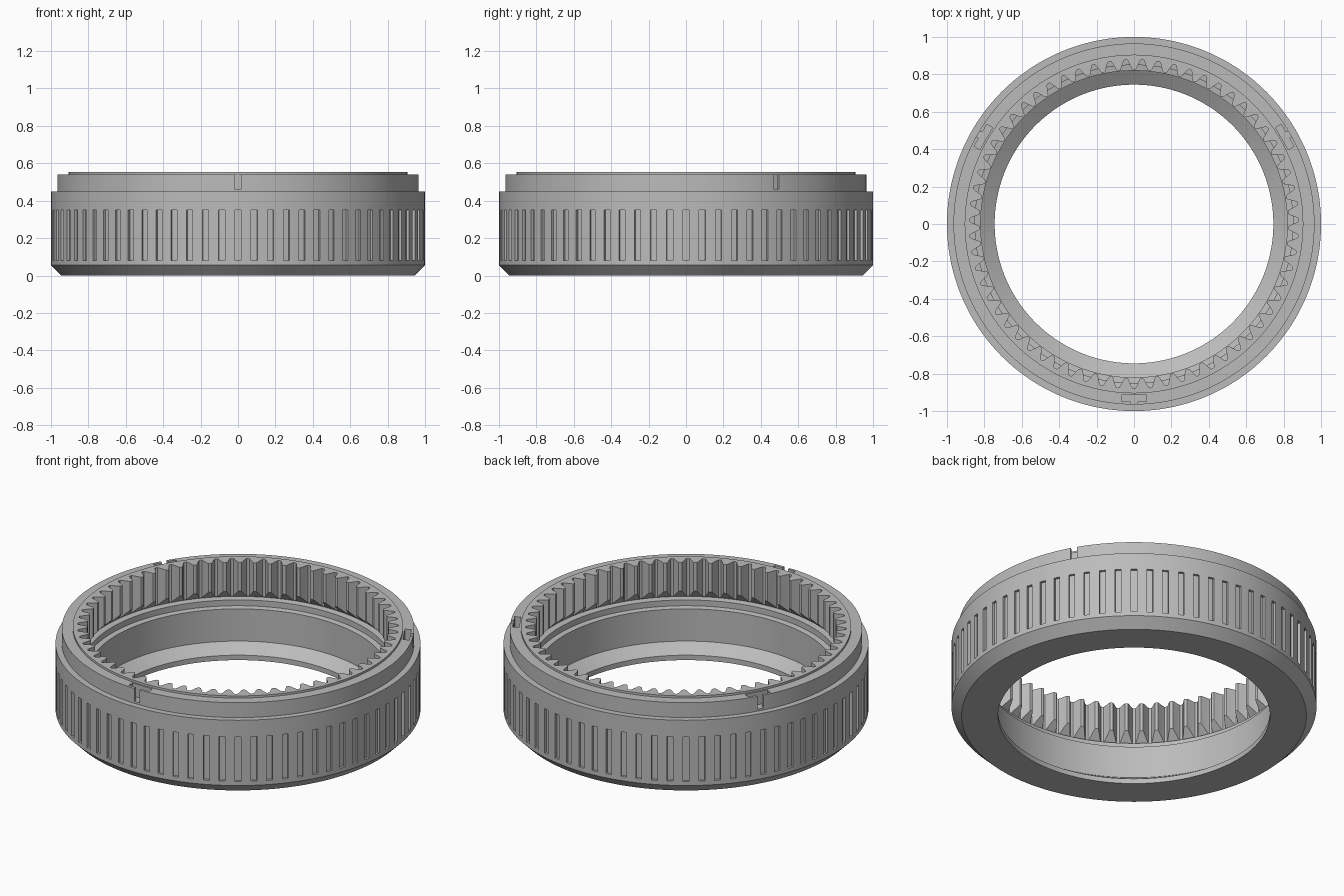
import bpy, bmesh, math
from mathutils import Matrix

cube = bpy.data.objects.get("Cube")
if cube:
    bpy.data.objects.remove(cube, do_unlink=True)

TEETH, GROOVES = 63, 72
LIP, GAP, TIP = 0.905, 0.88, 0.825

grey = bpy.data.materials.new("neutral grey")
grey.use_nodes = True
grey.diffuse_color = (0.5, 0.5, 0.5, 1)
grey.node_tree.nodes["Principled BSDF"].inputs["Base Color"].default_value = (0.5, 0.5, 0.5, 1)


def add_object(name, bm):
    bmesh.ops.recalc_face_normals(bm, faces=bm.faces)
    mesh = bpy.data.meshes.new(name)
    bm.to_mesh(mesh)
    bm.free()
    mesh.materials.append(grey)
    obj = bpy.data.objects.new(name, mesh)
    bpy.context.collection.objects.link(obj)
    return obj


def section(tooth_r):
    """Closed ring cross-section; the tooth radius varies around the ring."""
    return [
        (0.945, 0), (1.0, 0.055), (1.0, 0.45), (0.965, 0.45), (0.965, 0.54),
        (LIP, 0.54), (LIP, 0.553),
        (tooth_r, 0.553), (tooth_r, 0.38 - (tooth_r - TIP)),   # tooth, undercut below
        (0.885, 0.32), (0.85, 0.315), (0.85, 0.28), (0.82, 0.275),
        (0.82, 0.08), (0.745, 0.03), (0.745, 0),
    ]


# Ring body with internal teeth, one column of points per step of the tooth outline
half = [(0, GAP), (0.09, 0.878), (0.16, 0.868), (0.33, 0.835), (0.39, 0.827), (0.45, TIP)]
outline = half + [(1 - f, r) for f, r in reversed(half[1:])]
bm = bmesh.new()
columns = []
for t in range(TEETH):
    for f, r in outline:
        a = -math.pi / 2 + (t + f) * math.tau / TEETH
        columns.append([bm.verts.new((p * math.cos(a), p * math.sin(a), z))
                        for p, z in section(r)])
for i, col in enumerate(columns):
    nxt = columns[(i + 1) % len(columns)]
    for j in range(len(col)):
        k = (j + 1) % len(col)
        bm.faces.new((col[j], nxt[j], nxt[k], col[k]))
ring = add_object("toothed_ring", bm)


def add_prism(bm, outline, z0, z1, angle):
    """Extruded outline (radial, sideways), turned to the given angle."""
    base = [bm.verts.new((x, y, z0)) for x, y in outline]
    face = bm.faces.new(base)
    new = bmesh.ops.extrude_face_region(bm, geom=[face])["geom"]
    top = [v for v in new if isinstance(v, bmesh.types.BMVert)]
    bmesh.ops.translate(bm, verts=top, vec=(0, 0, z1 - z0))
    bmesh.ops.rotate(bm, verts=base + top, cent=(0, 0, 0),
                     matrix=Matrix.Rotation(angle, 3, "Z"))


# Cutter: grip grooves around the outside and three T-shaped slots in the rim
bm = bmesh.new()
w = 0.0165
for i in range(GROOVES):
    add_prism(bm, [(0.985, -w), (1.05, -w), (1.05, w), (0.985, w)],
              0.08, 0.35, math.tau * i / GROOVES)
side = [(0.913, 0.068), (0.948, 0.068), (0.948, 0.018), (1.02, 0.018)]
tee = side + [(x, -y) for x, y in reversed(side)]
for i in range(3):
    add_prism(bm, tee, 0.462, 0.6, -math.pi / 2 + i * math.tau / 3)
cutter = add_object("groove_cutter", bm)
cutter.hide_render = True

cut = ring.modifiers.new("grooves", "BOOLEAN")
cut.operation = "DIFFERENCE"
cut.solver = "EXACT"
cut.object = cutter

bpy.ops.object.select_all(action="DESELECT")
ring.select_set(True)
bpy.context.view_layer.objects.active = ring
bpy.ops.object.modifier_apply(modifier=cut.name)
bpy.data.objects.remove(cutter, do_unlink=True)
bpy.ops.object.shade_smooth_by_angle(angle=math.radians(25))
